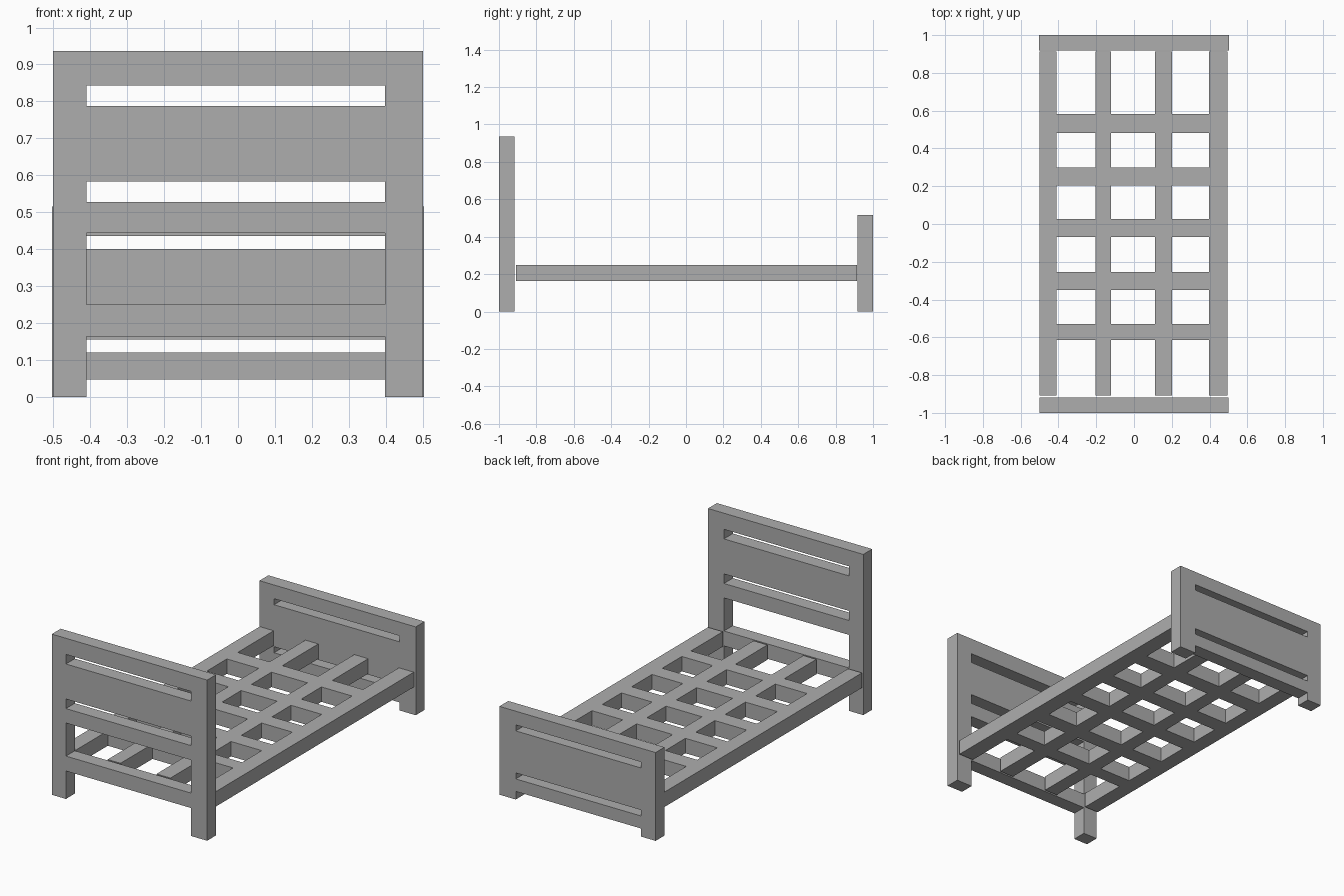
import bpy
import bmesh
from mathutils import Vector

cube = bpy.data.objects.get("Cube")
if cube:
    bpy.data.objects.remove(cube, do_unlink=True)

grey = bpy.data.materials.new("plain grey")
grey.use_nodes = True
colour = (0.42, 0.42, 0.42, 1)
grey.diffuse_color = colour
grey.node_tree.nodes["Principled BSDF"].inputs["Base Color"].default_value = colour


def lattice(name, u_bars, v_bars, u_ends, v_ends, place, depth):
    """One solid slab of crossing bars: u_bars run along v, v_bars run along u."""
    def inside(t, bars):
        return any(a < t < b for a, b in bars)

    us = sorted({t for bar in u_bars for t in bar} | set(u_ends))
    vs = sorted({t for bar in v_bars for t in bar} | set(v_ends))
    bm = bmesh.new()
    grid = {(u, v): bm.verts.new(place(u, v)) for u in us for v in vs}
    for u0, u1 in zip(us, us[1:]):
        for v0, v1 in zip(vs, vs[1:]):
            if inside((u0 + u1) / 2, u_bars) or inside((v0 + v1) / 2, v_bars):
                bm.faces.new([grid[u0, v0], grid[u1, v0], grid[u1, v1], grid[u0, v1]])
    bmesh.ops.delete(bm, geom=[v for v in bm.verts if not v.link_faces], context='VERTS')
    # Thicken the flat lattice into a closed solid
    result = bmesh.ops.extrude_face_region(bm, geom=bm.faces[:], use_keep_orig=True)
    moved = [g for g in result["geom"] if isinstance(g, bmesh.types.BMVert)]
    bmesh.ops.translate(bm, verts=moved, vec=Vector(depth))
    bmesh.ops.recalc_face_normals(bm, faces=bm.faces[:])
    mesh = bpy.data.meshes.new(name)
    bm.to_mesh(mesh)
    bm.free()
    mesh.materials.append(grey)
    obj = bpy.data.objects.new(name, mesh)
    bpy.context.collection.objects.link(obj)
    return obj


INNER_RIGHT, INNER_LEFT = -0.41, 0.398


def board(name, half_width, height, rails, y0, y1):
    """Two posts joined by horizontal panels, with open slots between them."""
    posts = [(-half_width, INNER_RIGHT), (INNER_LEFT, half_width)]
    lattice(name, posts, rails, (-half_width, half_width), (0, height),
            lambda x, z: (x, y0, z), (0, y1 - y0, 0))


# Tall headboard and low footboard
board("headboard", 0.501, 0.937,
      [(0.163, 0.25), (0.443, 0.527), (0.583, 0.787), (0.843, 0.937)], -1, -0.918)
board("footboard", 0.504, 0.515,
      [(0.047, 0.12), (0.155, 0.40), (0.435, 0.515)], 0.918, 1)

# Bed base: long rails crossed by slats
long_rails = [(-0.5, INNER_RIGHT), (-0.205, -0.122), (0.11, 0.2), (INNER_LEFT, 0.494)]
slats = [(-0.614, -0.53), (-0.35, -0.255), (-0.068, 0.027), (0.203, 0.298), (0.483, 0.583)]


# Slats stop at the outer rails, which share their outer edges
lattice("bed_base", long_rails, slats, (-0.5, 0.494), (-0.908, 0.914),
        lambda x, y: (x, y, 0.163), (0, 0, 0.087))
